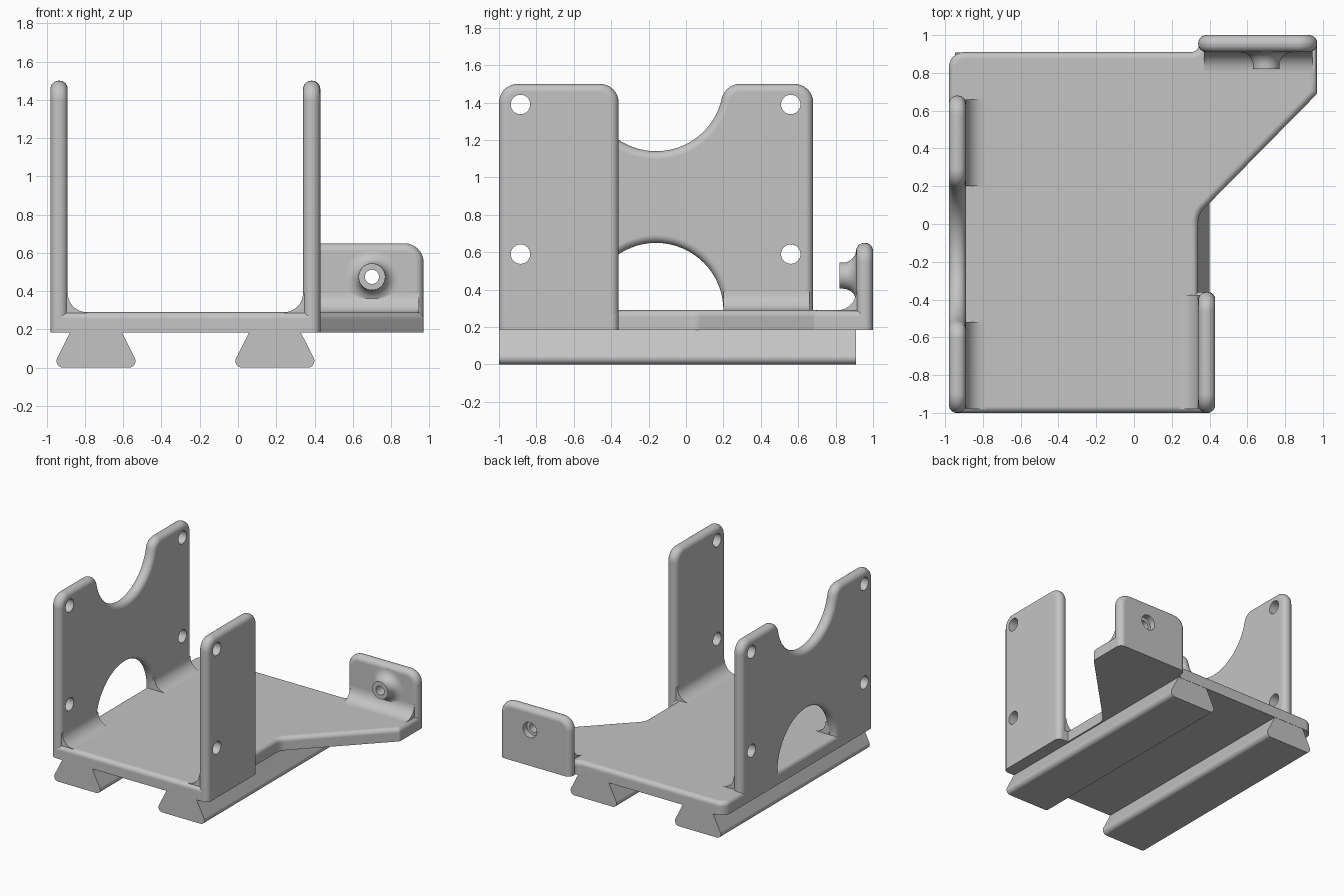
import bpy
import bmesh
from math import sin, cos, pi, asin, sqrt, tan, radians
from mathutils import Vector, Matrix

if "Cube" in bpy.data.objects:
    bpy.data.objects.remove(bpy.data.objects["Cube"], do_unlink=True)

# One plain grey material
GREY = (0.55, 0.55, 0.55, 1)
grey = bpy.data.materials.new("plain grey")
grey.use_nodes = True
grey.diffuse_color = GREY
grey.node_tree.nodes["Principled BSDF"].inputs["Base Color"].default_value = GREY


def arc(cx, cy, r, a0, a1, n=12):
    angles = [a0 + (a1 - a0) * i / n for i in range(n + 1)]
    return [(cx + r * cos(a), cy + r * sin(a)) for a in angles]


def rounded(points, n=8):
    """Polygon outline; a third number on a point is its corner radius."""
    out = []
    for i, p in enumerate(points):
        if len(p) == 2:
            out.append(p)
            continue
        c = Vector(p[:2])
        a = (Vector(points[i - 1][:2]) - c).normalized()
        b = (Vector(points[(i + 1) % len(points)][:2]) - c).normalized()
        half = a.angle(b) / 2
        centre = c + (a + b).normalized() * (p[2] / sin(half))
        t = p[2] / tan(half)
        start, end = c + a * t - centre, c + b * t - centre
        turn = start.angle_signed(end)
        for k in range(n + 1):
            out.append(tuple(centre + Matrix.Rotation(-turn * k / n, 2) @ start))
    return out


def finish(name, bm):
    bmesh.ops.recalc_face_normals(bm, faces=bm.faces[:])
    mesh = bpy.data.meshes.new(name)
    bm.to_mesh(mesh)
    bm.free()
    mesh.materials.append(grey)
    obj = bpy.data.objects.new(name, mesh)
    bpy.context.collection.objects.link(obj)
    return obj


def activate(obj):
    bpy.ops.object.select_all(action='DESELECT')
    obj.select_set(True)
    bpy.context.view_layer.objects.active = obj


def smooth(obj):
    activate(obj)
    bpy.ops.object.shade_smooth_by_angle(angle=radians(35))
    mod = obj.modifiers.new("even shading", 'WEIGHTED_NORMAL')
    mod.keep_sharp = True


def place(axis, u, v, w):
    return {'x': (w, u, v), 'y': (u, w, v), 'z': (u, v, w)}[axis]


def prism(name, outline, axis, lo, hi, bevel=0):
    """Extrude an outline along an axis and round its rims, except underneath."""
    bm = bmesh.new()
    face = bm.faces.new([bm.verts.new(place(axis, u, v, lo)) for u, v in outline])
    bmesh.ops.remove_doubles(bm, verts=bm.verts[:], dist=0.0005)
    face = bm.faces[:][0]
    ext = bmesh.ops.extrude_face_region(bm, geom=[face], use_keep_orig=True)
    moved = [g for g in ext["geom"] if isinstance(g, bmesh.types.BMVert)]
    bmesh.ops.translate(bm, verts=moved, vec=place(axis, 0, 0, hi - lo))
    bmesh.ops.recalc_face_normals(bm, faces=bm.faces[:])
    if bevel:
        k = "xyz".index(axis)
        bottom = min(v.co.z for v in bm.verts) + 0.001
        rim = [e for e in bm.edges
               if abs(e.verts[0].co[k] - e.verts[1].co[k]) < 0.001
               and max(v.co.z for v in e.verts) > bottom]
        bmesh.ops.bevel(bm, geom=rim, offset=bevel, offset_type='OFFSET',
                        segments=6, profile=0.5, affect='EDGES', clamp_overlap=False)
    return finish(name, bm)


def drill(obj, axis, holes, w, r):
    """Cut round holes along an axis."""
    for u, v in holes:
        cutter = prism("hole_cutter", arc(u, v, r, 0, 2 * pi, 32)[:-1], axis, w - 0.15, w + 0.15)
        cutter.hide_render = True
        mod = obj.modifiers.new("hole", 'BOOLEAN')
        mod.operation = 'DIFFERENCE'
        mod.solver = 'EXACT'
        mod.object = cutter
        activate(obj)
        bpy.ops.object.modifier_apply(modifier=mod.name)
        bpy.data.objects.remove(cutter, do_unlink=True)


# Shared levels
UNDER, FLOOR, TOP = 0.185, 0.29, 1.5
LEFT, RIGHT, THICK = -0.98, 0.34, 0.09
ROUND = 0.043

# Base plate with the angled arm
base = prism("base_plate", rounded([
    (LEFT, -1, 0.05), (0.43, -1, 0.05), (0.43, -0.36, 0.04), (RIGHT, -0.36),
    (RIGHT, 0.05, 0.1), (0.97, 0.69, 0.03), (0.97, 0.96), (0.345, 0.96),
    (0.345, 0.91, 0.045), (LEFT, 0.91, 0.08)]), 'z', UNDER, FLOOR, 0.035)
smooth(base)

# Tall wall with a scooped top and an arched opening
mid, scoop, lip = -0.16, 0.36, 0.1
reach = sqrt((scoop + lip) ** 2 - lip ** 2)
dip = asin(lip / (scoop + lip))
outline = [(-1, UNDER), (mid - scoop, UNDER)]
outline += arc(mid, FLOOR, scoop, pi, 0, 32)
outline += [(mid + scoop, UNDER), (0.68, UNDER)]
outline += arc(0.58, TOP - lip, lip, 0, pi / 2, 8)
outline += arc(mid + reach, TOP - lip, lip, pi / 2, pi - dip, 8)
outline += arc(mid, TOP, scoop, -dip, dip - pi, 32)[1:-1]
outline += arc(mid - reach, TOP - lip, lip, dip, pi / 2, 8)
outline += arc(-0.9, TOP - lip, lip, pi / 2, pi, 8)
wall = prism("scooped_wall", outline, 'x', LEFT, LEFT + THICK, ROUND)
drill(wall, 'x', [(y, z) for y in (-0.885, 0.56) for z in (0.59, 1.39)], LEFT, 0.052)
smooth(wall)

# Narrow wall opposite
post = prism("narrow_wall", rounded([
    (-1, UNDER), (-0.36, UNDER), (-0.36, TOP, lip), (-1, TOP, lip)]),
    'x', RIGHT, RIGHT + THICK, ROUND)
drill(post, 'x', [(-0.885, 0.59), (-0.885, 1.39)], RIGHT, 0.052)
smooth(post)

# Upright tab at the end of the arm
tab = prism("rear_tab", rounded([
    (0.34, UNDER), (0.97, UNDER), (0.97, 0.65, lip), (0.34, 0.65, lip)]),
    'y', 0.91, 1.0, ROUND)
drill(tab, 'y', [(0.7, 0.475)], 0.95, 0.062)
smooth(tab)


# Coves where the uprights meet the floor
def cove(name, axis, face, s, lo, hi):
    smooth(prism(name, rounded([
        (face - s * 0.03, 0.26), (face + s * 0.1, 0.26), (face + s * 0.1, FLOOR),
        (face, FLOOR, 0.1), (face, FLOOR + 0.1), (face - s * 0.03, FLOOR + 0.1)]),
        axis, lo, hi))


cove("scooped_wall_front_cove", 'y', LEFT + THICK, 1, -0.98, mid - scoop)
cove("scooped_wall_rear_cove", 'y', LEFT + THICK, 1, mid + scoop, 0.66)
cove("narrow_wall_cove", 'y', RIGHT, -1, -0.98, -0.375)
cove("rear_tab_cove", 'x', 0.91, -1, 0.37, 0.945)

# Flared boss on the tab, turned around its hole
profile = [(0.037, 0.82), (0.07, 0.82)]
profile += arc(0.14, 0.84, 0.07, pi, pi / 2, 8)
profile += [(0.14, 0.92), (0.062, 0.92), (0.062, 0.95), (0.037, 0.95)]
bm = bmesh.new()
ring = [bm.verts.new((0.7 + r, y, 0.475)) for r, y in profile]
edges = [bm.edges.new((ring[i - 1], ring[i])) for i in range(len(ring))]
bmesh.ops.spin(bm, geom=ring + edges, cent=(0.7, 0, 0.475), axis=(0, 1, 0),
               angle=2 * pi, steps=40, use_merge=True)
bmesh.ops.remove_doubles(bm, verts=bm.verts[:], dist=0.0005)
smooth(finish("tab_boss", bm))

# Dovetail rails underneath
for name, x in (("left_side_rail", 0.193), ("right_side_rail", -0.742)):
    smooth(prism(name, rounded([
        (x - 0.135, UNDER + 0.01), (x - 0.135, UNDER), (x - 0.228, 0, 0.035),
        (x + 0.228, 0, 0.035), (x + 0.135, UNDER), (x + 0.135, UNDER + 0.01)]),
        'y', -1, 0.908))
